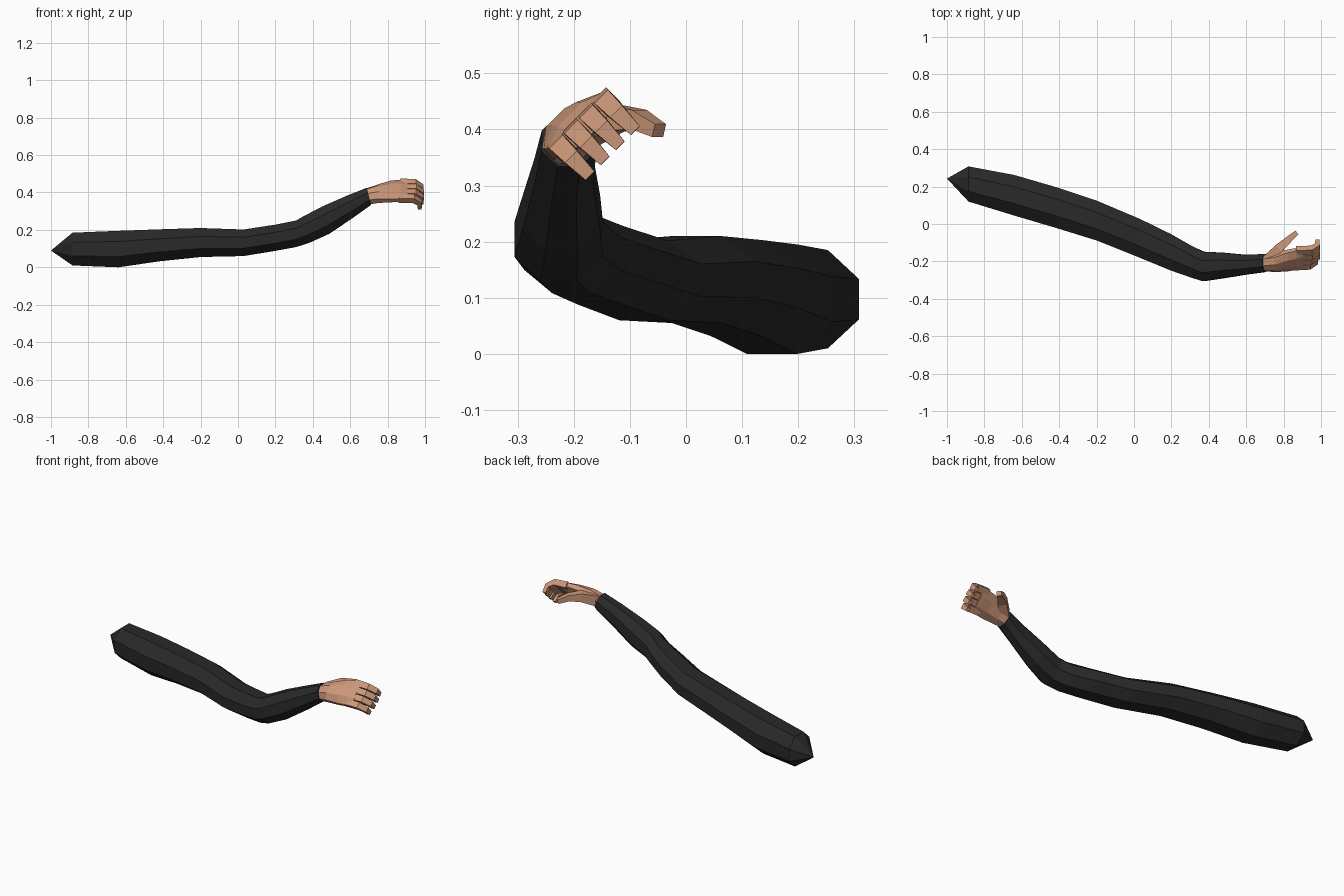
import bpy, bmesh, math
from mathutils import Vector

if "Cube" in bpy.data.objects:
    bpy.data.objects.remove(bpy.data.objects["Cube"])


def material(name, rgb):
    m = bpy.data.materials.new(name)
    m.diffuse_color = (*rgb, 1)
    m.use_nodes = True
    m.node_tree.nodes["Principled BSDF"].inputs["Base Color"].default_value = m.diffuse_color
    return m


BLACK = material("black_cloth", (0.022, 0.022, 0.023))
SKIN = material("skin", (0.60, 0.31, 0.19))
ACROSS = Vector((0, 1, 1)).normalized()    # little finger towards index finger
BACK = Vector((0, -1, 1)).normalized()     # out of the back of the hand


def loft(name, stations, sides, mat):
    """Skin a closed tube over stations of (centre, half-axis u, half-axis v)."""
    bm = bmesh.new()
    rings = []
    for c, u, v in stations:
        ring = []
        for i in range(sides):
            a = (i + 0.5) * math.tau / sides
            k = 1 / math.cos(math.pi / sides)
            ring.append(bm.verts.new(Vector(c) + Vector(u) * math.cos(a) * k
                                     + Vector(v) * math.sin(a) * k))
        rings.append(ring)
    for r, s in zip(rings, rings[1:]):
        for i in range(sides):
            j = (i + 1) % sides
            bm.faces.new((r[i], r[j], s[j], s[i]))
    bm.faces.new(rings[0][::-1])
    bm.faces.new(rings[-1])
    bmesh.ops.remove_doubles(bm, verts=bm.verts, dist=1e-5)
    bmesh.ops.recalc_face_normals(bm, faces=bm.faces)
    mesh = bpy.data.meshes.new(name)
    bm.to_mesh(mesh)
    bm.free()
    mesh.materials.append(mat)
    ob = bpy.data.objects.new(name, mesh)
    bpy.context.collection.objects.link(ob)
    return ob


def digit(name, path, sizes, side):
    """Four-sided finger along a path; sizes are (half width, half thickness)."""
    pts = [Vector(p) for p in path]
    stations = []
    for i, (p, (w, t)) in enumerate(zip(pts, sizes)):
        tangent = (pts[min(i + 1, len(pts) - 1)] - pts[max(i - 1, 0)]).normalized()
        u = (side - tangent * side.dot(tangent)).normalized()
        stations.append((p, u * w, tangent.cross(u) * t))
    return loft(name, stations, 4, SKIN)


# Sleeve: x, y range, z range, lean of the ring along x
profile = [
    (-0.885, 0.120, 0.308, 0.010, 0.185, 0),
    (-0.64, 0.045, 0.262, 0.000, 0.195, 0),
    (-0.42, -0.020, 0.198, 0.032, 0.203, 0),
    (-0.20, -0.088, 0.125, 0.055, 0.210, 0),
    (0.03, -0.180, 0.028, 0.060, 0.202, 0),
    (0.20, -0.250, -0.055, 0.088, 0.228, 0),
    (0.31, -0.288, -0.118, 0.108, 0.250, 0),
    (0.37, -0.306, -0.148, 0.130, 0.278, -0.01),
    (0.47, -0.291, -0.153, 0.180, 0.325, -0.02),
    (0.60, -0.270, -0.165, 0.268, 0.382, -0.02),
    (0.70, -0.257, -0.160, 0.334, 0.425, -0.012),
]
stations = [((-1, 0.243, 0.09), (0, 0, 0), (0, 0, 0))]
for x, y0, y1, z0, z1, lean in profile:
    stations.append(((x, (y0 + y1) / 2, (z0 + z1) / 2),
                     (0, (y1 - y0) / 2, 0), (lean, 0, (z1 - z0) / 2)))
loft("sleeve", stations, 8, BLACK)

# Palm: x, y, z, half width, half thickness
palm = [
    (0.685, -0.208, 0.376, 0.043, 0.041),
    (0.75, -0.207, 0.394, 0.055, 0.038),
    (0.82, -0.195, 0.406, 0.070, 0.031),
    (0.87, -0.187, 0.409, 0.072, 0.027),
    (0.905, -0.181, 0.407, 0.072, 0.020),
]
loft("palm", [((x, y, z), ACROSS * w, BACK * t) for x, y, z, w, t in palm], 8, SKIN)

# Four curled fingers, from little to index
names = ("little_finger", "ring_finger", "middle_finger", "index_finger")
for i, (name, shift) in enumerate(zip(names, (-0.012, -0.002, 0.0, -0.003))):
    base = Vector((shift, -0.18, 0.407)) + ACROSS * (i - 1.5) * 0.038
    steps = [(0.87, 0.004), (0.95, 0.0), (0.983, -0.028), (0.984, -0.070)]
    path = [base + Vector((x, 0, 0)) + BACK * b for x, b in steps]
    digit(name, path, [(0.018, 0.018), (0.017, 0.017), (0.015, 0.014), (0.011, 0.010)], ACROSS)

# Thumb
digit("thumb",
      [(0.715, -0.19, 0.395), (0.775, -0.130, 0.420), (0.825, -0.085, 0.418), (0.868, -0.048, 0.398)],
      [(0.030, 0.028), (0.024, 0.024), (0.017, 0.018), (0.012, 0.013)], Vector((0, 0, 1)))
